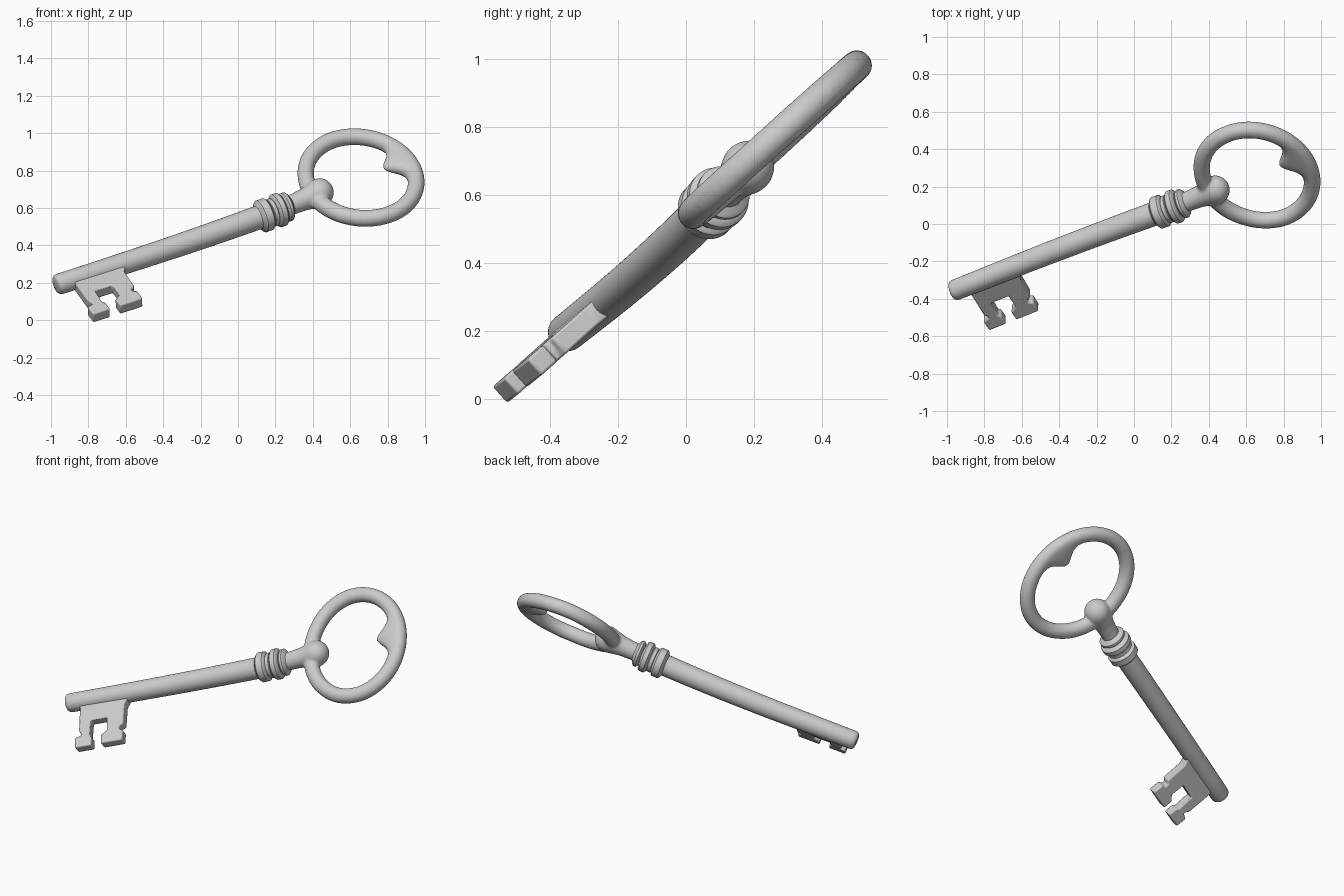
import bpy, bmesh, math
from mathutils import Vector, Matrix

if "Cube" in bpy.data.objects:
    bpy.data.objects.remove(bpy.data.objects["Cube"])

# Key frame: X runs along the shaft, Y across the bow, Z is the key's face normal
U = Vector((0.892, 0.332, 0.309)).normalized()
N = Vector((0, -0.665, 0.747))
N = (N - U * N.dot(U)).normalized()
V = N.cross(U)
FRAME = Matrix((U, V, N)).transposed().to_4x4()
FRAME.translation = (-0.97, -0.345, 0.2)


def bend(co):
    """The old key is very slightly bent between bit and bow."""
    s = co.x
    fade = min(1, max(0, (1.6 - s) / 0.25))
    sag = -0.02 * math.sin(math.pi * min(max(s, 0), 1.8) / 1.8)
    return Vector((s, co.y - 0.016 * fade, co.z + sag))


def finish(name, bm, angle=40):
    for v in bm.verts:
        v.co = bend(v.co)
    bmesh.ops.recalc_face_normals(bm, faces=bm.faces)
    me = bpy.data.meshes.new(name)
    bm.to_mesh(me)
    bm.free()
    ob = bpy.data.objects.new(name, me)
    bpy.context.collection.objects.link(ob)
    ob.matrix_world = FRAME
    bpy.ops.object.select_all(action='DESELECT')
    ob.select_set(True)
    bpy.context.view_layer.objects.active = ob
    bpy.ops.object.shade_smooth_by_angle(angle=math.radians(angle))
    return ob


def skin(bm, rings, closed):
    n = len(rings[0])
    for i in range(len(rings) if closed else len(rings) - 1):
        a, b = rings[i], rings[(i + 1) % len(rings)]
        for j in range(n):
            k = (j + 1) % n
            bm.faces.new((a[j], a[k], b[k], b[j]))


def lathe(bm, profile, sides=48):
    rings = []
    for s, r in profile:
        rings.append([bm.verts.new((s, r * math.cos(2 * math.pi * i / sides),
                                    r * math.sin(2 * math.pi * i / sides))) for i in range(sides)])
    skin(bm, rings, False)
    bm.faces.new(rings[0])
    bm.faces.new(rings[-1])
    return bm


def band(s0, s1, r, e=0.013):
    """Rounded collar band profile."""
    return [(s0, r - 1.6 * e), (s0 + e * 0.3, r - e * 0.7), (s0 + e, r),
            (s1 - e, r), (s1 - e * 0.3, r - e * 0.7), (s1, r - 1.6 * e)]


# Slightly tapered shaft with a rounded tip
shaft = [(-0.014, 0.034), (-0.01, 0.046), (-0.002, 0.053), (0.012, 0.056)]
shaft += [(0.15 * i, 0.056 + 0.001 * i) for i in range(1, 9)] + [(1.23, 0.064)]
finish("shaft", lathe(bmesh.new(), shaft))

# Turned collar
finish("collar", lathe(bmesh.new(), [(1.195, 0.06)] + band(1.205, 1.27, 0.089)
                       + [(1.273, 0.076), (1.293, 0.076)] + band(1.297, 1.35, 0.092)
                       + band(1.352, 1.392, 0.08) + [(1.4, 0.05)]))

# Neck flaring into a round knob inside the bow
bm = bmesh.new()
knob = [(1.575 + 0.078 * math.cos(a), 0.078 * math.sin(a))
        for a in [math.radians(d) for d in range(110, 0, -10)]]
lathe(bm, [(1.37, 0.053), (1.43, 0.055), (1.48, 0.059), (1.515, 0.066)] + knob)

# Oval bow whose inner edge swells into a rounded point at the far end
CX, A, B, R = 1.825, 0.285, 0.335, 0.045
rings = []
for i in range(128):
    t = 2 * math.pi * i / 128
    d = (t + math.pi) % (2 * math.pi) - math.pi
    swell = 0.1 * math.exp(-(abs(d - 0.04) / 0.27) ** 2.3)
    nrm = Vector((math.cos(t) / A, math.sin(t) / B, 0)).normalized()
    c = Vector((CX + A * math.cos(t), B * math.sin(t), 0))
    ring = []
    for j in range(24):
        p = 2 * math.pi * j / 24
        o = R * math.cos(p)
        if o < 0:
            o *= 1 + swell / R
        q = c + nrm * o
        ring.append(bm.verts.new((q.x, q.y, R * math.sin(p))))
    rings.append(ring)
skin(bm, rings, True)
bow = finish("bow", bm, 80)
# Fuse neck and bow with soft fillets
fuse = bow.modifiers.new("fuse", 'REMESH')
fuse.mode = 'VOXEL'
fuse.voxel_size = 0.008
fuse.use_smooth_shade = True
soft = bow.modifiers.new("fillet", 'SMOOTH')
soft.factor = 0.5
soft.iterations = 8

# Bit with slot and notched teeth: (along shaft, away from shaft)
outline = [(0.078, 0.0), (0.072, 0.215), (0.085, 0.23), (0.085, 0.245), (0.048, 0.255),
           (0.048, 0.322), (0.15, 0.322), (0.15, 0.265), (0.138, 0.252), (0.144, 0.155),
           (0.248, 0.155), (0.248, 0.24), (0.21, 0.265), (0.21, 0.322),
           (0.345, 0.322), (0.347, 0.255), (0.325, 0.245), (0.325, 0.225), (0.35, 0.215),
           (0.357, 0.085), (0.375, 0.055), (0.375, 0.0)]
T = 0.032
bm = bmesh.new()
face = bm.faces.new([bm.verts.new((s, -w, -T - 0.005)) for s, w in outline])
top = bmesh.ops.extrude_face_region(bm, geom=[face])
bmesh.ops.translate(bm, vec=(0, 0, 2 * T), verts=[g for g in top['geom'] if isinstance(g, bmesh.types.BMVert)])
bit = finish("bit", bm)
bev = bit.modifiers.new("soft_edges", 'BEVEL')
bev.width = 0.009
bev.segments = 2
bev.limit_method = 'ANGLE'
